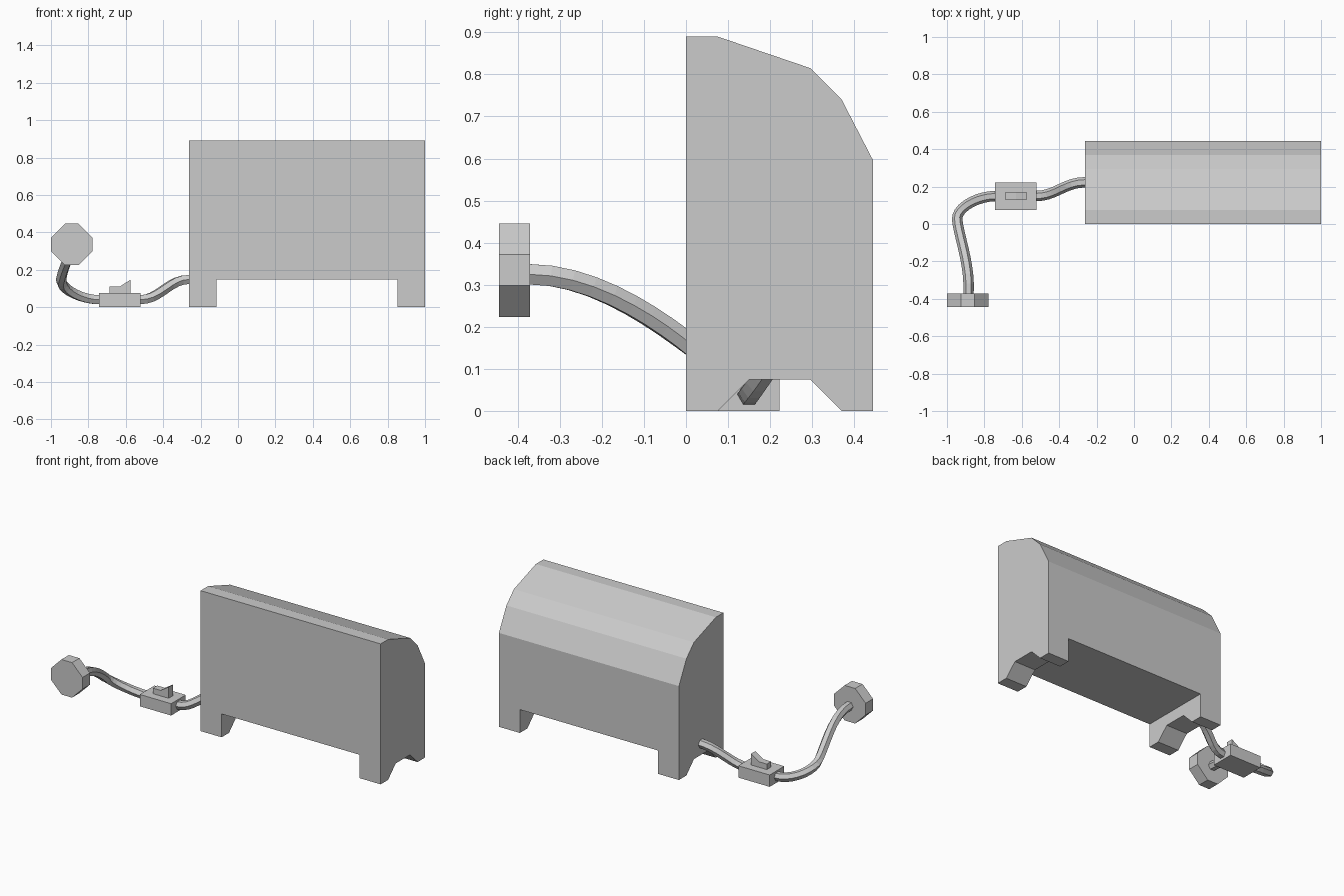
import bpy, bmesh, math
from mathutils import Vector
from mathutils.geometry import interpolate_bezier

if "Cube" in bpy.data.objects:
    bpy.data.objects.remove(bpy.data.objects["Cube"])


def make_object(name, bm):
    bmesh.ops.recalc_face_normals(bm, faces=bm.faces)
    mesh = bpy.data.meshes.new(name)
    bm.to_mesh(mesh)
    bm.free()
    obj = bpy.data.objects.new(name, mesh)
    bpy.context.collection.objects.link(obj)
    return obj


def prism(name, points, offset):
    """Extrude a closed profile of 3D points along offset."""
    bm = bmesh.new()
    face = bm.faces.new([bm.verts.new(p) for p in points])
    ext = bmesh.ops.extrude_face_region(bm, geom=[face], use_keep_orig=True)
    verts = [g for g in ext["geom"] if isinstance(g, bmesh.types.BMVert)]
    bmesh.ops.translate(bm, verts=verts, vec=offset)
    return make_object(name, bm)


def box(name, lo, hi):
    x0, y0, z0 = lo
    x1, y1, z1 = hi
    return prism(name, [(x0, y0, z0), (x1, y0, z0), (x1, y1, z0), (x0, y1, z0)],
                 (0, 0, z1 - z0))


def cable(name, knots, radius=0.028, sides=6, steps=10):
    """Sweep a hexagon along bezier knots (left handle, point, right handle)."""
    path = []
    for (_, a, ha), (hb, b, _) in zip(knots, knots[1:]):
        seg = interpolate_bezier(Vector(a), Vector(ha), Vector(hb), Vector(b), steps)
        path += seg if not path else seg[1:]
    bm = bmesh.new()
    rings = []
    for i, p in enumerate(path):
        # End rings stay square to the part they plug into
        if i == 0:
            t = Vector(knots[0][2]) - p
        elif i == len(path) - 1:
            t = p - Vector(knots[-1][0])
        else:
            t = path[i + 1] - path[i - 1]
        t.normalize()
        side = t.cross(Vector((0, 0, 1))).normalized()
        up = side.cross(t)
        rings.append([bm.verts.new(p + radius * (side * math.cos(a) + up * math.sin(a)))
                      for a in (math.tau * k / sides for k in range(sides))])
    for r, s in zip(rings, rings[1:]):
        for k in range(sides):
            n = (k + 1) % sides
            bm.faces.new((r[k], r[n], s[n], s[k]))
    return make_object(name, bm)


# Body with arched feet, as one profile across the full width
profile = [(0, 0), (0.075, 0), (0.15, 0.075), (0.295, 0.075), (0.37, 0), (0.445, 0),
           (0.445, 0.595), (0.37, 0.74), (0.295, 0.815), (0.075, 0.89), (0, 0.89)]
body = prism("body", [(-0.262, y, z) for y, z in profile], (1.262, 0, 0))

# Gap between the left and right feet
cutter = box("foot_gap_cutter", (-0.115, -0.1, -0.1), (0.853, 0.55, 0.148))
cutter.hide_render = True
cutter.hide_viewport = True
gap = body.modifiers.new("foot_gap", 'BOOLEAN')
gap.operation = 'DIFFERENCE'
gap.solver = 'EXACT'
gap.object = cutter

# Inline switch: housing and rocker
box("switch_housing", (-0.742, 0.076, 0), (-0.522, 0.222, 0.075))
rocker = [(-0.686, 0.075), (-0.576, 0.075), (-0.576, 0.146), (-0.632, 0.11), (-0.686, 0.11)]
prism("switch_rocker", [(x, 0.128, z) for x, z in rocker], (0, 0.043, 0))

# Octagonal plug
a, b = 0.111, 0.037
octagon = [(a, b), (b, a), (-b, a), (-a, b), (-a, -b), (-b, -a), (b, -a), (a, -b)]
prism("plug", [(-0.889 + x, -0.445, 0.335 + z) for x, z in octagon], (0, 0.074, 0))

# Cable from body to switch, then switch to plug
cable("body_cable", [
    (None, (-0.262, 0.223, 0.148), (-0.37, 0.223, 0.148)),
    ((-0.42, 0.15, 0.04), (-0.522, 0.15, 0.04), None)])
cable("plug_cable", [
    (None, (-0.742, 0.149, 0.04), (-0.84, 0.149, 0.04)),
    ((-0.955, 0.085, 0.1), (-0.945, 0.02, 0.15), (-0.935, -0.07, 0.22)),
    ((-0.875, -0.22, 0.325), (-0.885, -0.372, 0.325), None)])
